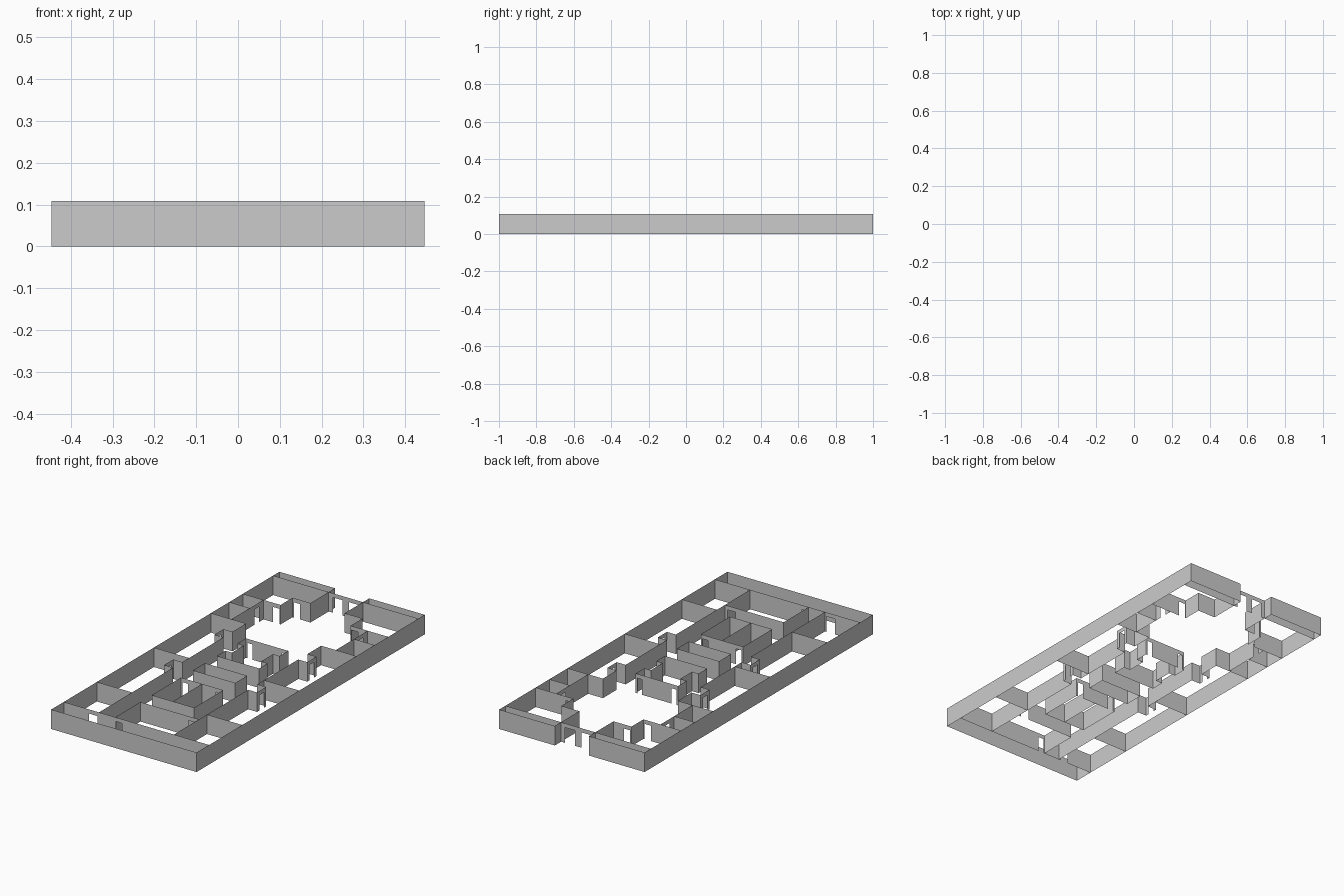
import bpy

if "Cube" in bpy.data.objects:
    bpy.data.objects.remove(bpy.data.objects["Cube"])

H = 0.108       # wall height
HEAD = 0.085    # door head height


def wall(name, axis, pos, a, b, doors=()):
    """Thin upright wall running along an axis from a to b, with door notches."""
    prof = [(a, 0)]
    for d0, d1 in sorted(doors):
        prof += [(d0, 0), (d0, HEAD), (d1, HEAD), (d1, 0)]
    prof += [(b, 0), (b, H), (a, H)]
    if axis == 'x':
        verts = [(t, pos, z) for t, z in prof]
    else:
        verts = [(pos, t, z) for t, z in prof]
    mesh = bpy.data.meshes.new(name)
    mesh.from_pydata(verts, [], [range(len(verts))])
    mesh.update()
    ob = bpy.data.objects.new(name, mesh)
    bpy.context.collection.objects.link(ob)
    return ob


def along_x(name, side, y, a, b, doors=()):
    """Wall along x, mirrored to the given side."""
    if side < 0:
        a, b = -b, -a
        doors = [(-d1, -d0) for d0, d1 in doors]
    wall(name, 'x', y, a, b, doors)


W = 0.446   # half width
C = 0.23    # corridor wall offset

# Front outer wall and the front passage wall
wall("front_outer_wall", 'x', -1, -W, W)
wall("front_passage_wall", 'x', -0.89, -W, W, [(-0.29, -0.24), (-0.125, -0.09)])

for s, tag in ((-1, "left"), (1, "right")):
    # Outer shell and entrance
    wall(tag + "_outer_wall", 'y', s * W, -1, 1)
    along_x(tag + "_back_outer_wall", s, 1, 0.105, W)
    along_x(tag + "_back_inner_wall", s, 0.945, 0.105, W)
    wall(tag + "_entrance_side", 'y', s * 0.105, 0.785, 1)

    # Stepped entrance hall
    along_x(tag + "_hall_step_back", s, 0.785, 0.105, 0.215,
            [(0.17, 0.205)] if s < 0 else [])
    wall(tag + "_hall_step_side", 'y', s * 0.215, 0.68, 0.785)
    along_x(tag + "_hall_shoulder", s, 0.68, 0.215, W, [(0.22, 0.26)])
    wall(tag + "_hall_side", 'y', s * 0.32, 0.4, 0.68, [(0.6, 0.64)])
    along_x(tag + "_hall_front", s, 0.4, C, W)

    # Room partitions against the outer wall
    along_x(tag + "_small_room_partition", s, 0.56, 0.32, W)
    for i, y in enumerate((-0.1, -0.6)):
        along_x(f"{tag}_classroom_partition_{i}", s, y, C, W)

    # Corridor wall, broken by door recesses
    for i, (a, b) in enumerate(((-0.89, -0.24), (-0.16, 0.2), (0.28, 0.4))):
        wall(f"{tag}_corridor_wall_{i}", 'y', s * C, a, b)
    for i, y in enumerate((-0.24, 0.2)):
        for j in (0, 1):
            along_x(f"{tag}_recess_side_{i}_{j}", s, y + 0.08 * j, C, 0.285)
        wall(f"{tag}_recess_back_{i}", 'y', s * 0.285, y, y + 0.08,
             [(y + 0.02, y + 0.06)])

    # Core rooms, side walls
    wall(tag + "_core_upper_side", 'y', s * 0.13, 0.18, 0.255)
    along_x(tag + "_core_notch_back", s, 0.18, 0.09, 0.13)
    wall(tag + "_core_notch_side", 'y', s * 0.09, 0.075, 0.18)
    along_x(tag + "_core_notch_front", s, 0.075, 0.09, 0.13)
    wall(tag + "_core_lower_side", 'y', s * 0.13, 0, 0.075)
    wall(tag + "_store_side", 'y', s * 0.13, -0.21, -0.105)
    wall(tag + "_washroom_side", 'y', s * 0.13, -0.57, -0.315)

# Entrance screen with two doors
wall("entrance_screen", 'x', 0.945, -0.105, 0.105, [(-0.08, -0.02), (0.02, 0.08)])

# Core rooms, cross walls
wall("core_back_wall", 'x', 0.255, -0.13, 0.13, [(-0.12, -0.09), (0.09, 0.12)])
wall("core_front_wall", 'x', 0, -0.13, 0.13)
wall("store_back_wall", 'x', -0.105, -0.13, 0.13)
wall("store_front_wall", 'x', -0.21, -0.13, 0.13)
wall("washroom_back_wall", 'x', -0.315, -0.13, 0.13, [(-0.12, -0.085), (0.085, 0.12)])
wall("washroom_front_wall", 'x', -0.57, -0.13, 0.13)
wall("washroom_divider", 'y', 0, -0.57, -0.315)

# Front room behind the passage
wall("front_room_back", 'x', -0.67, -0.13, C, [(0.165, 0.215)])
wall("front_room_side", 'y', -0.13, -0.89, -0.67)
